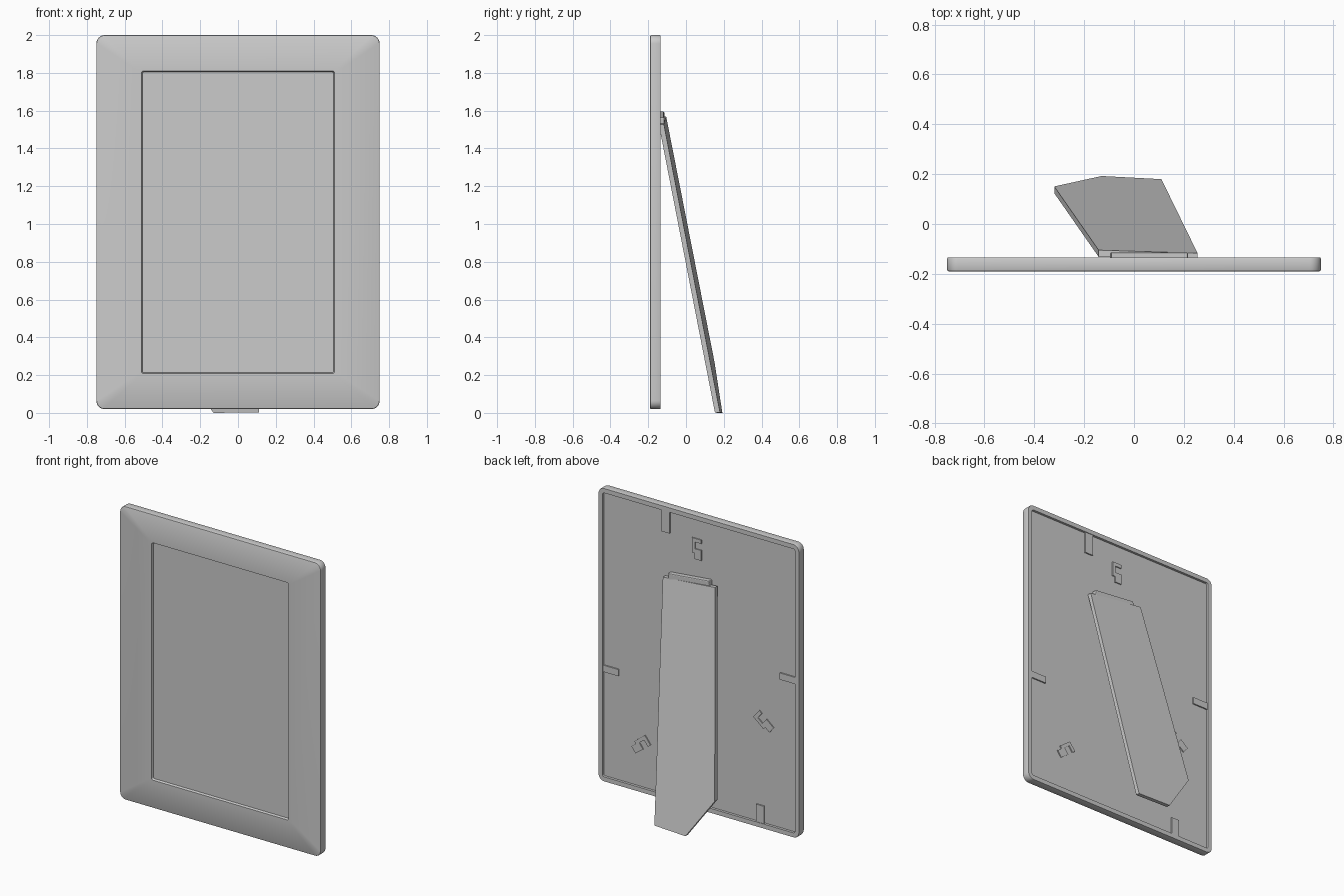
import bpy, bmesh, math
from mathutils import Matrix, Vector

if "Cube" in bpy.data.objects:
    bpy.data.objects.remove(bpy.data.objects["Cube"])


def finish(name, bm, smooth=True):
    bmesh.ops.recalc_face_normals(bm, faces=bm.faces)
    me = bpy.data.meshes.new(name)
    bm.to_mesh(me)
    bm.free()
    ob = bpy.data.objects.new(name, me)
    bpy.context.collection.objects.link(ob)
    if smooth:
        bpy.ops.object.select_all(action='DESELECT')
        ob.select_set(True)
        bpy.context.view_layer.objects.active = ob
        bpy.ops.object.shade_smooth_by_angle(angle=math.radians(35))
    return ob


def rounded_rect(hw, z0, z1, r, y, seg=8):
    pts = []
    corners = [(hw - r, z1 - r, 0), (-hw + r, z1 - r, 90),
               (-hw + r, z0 + r, 180), (hw - r, z0 + r, 270)]
    for cx, cz, a0 in corners:
        for i in range(seg + 1):
            a = math.radians(a0 + 90 * i / seg)
            pts.append((cx + r * math.cos(a), y, cz + r * math.sin(a)))
    return pts


def loft(name, sections, ring=False):
    """Skin rounded rectangles; ring joins last to first, else caps the ends."""
    bm = bmesh.new()
    loops = [[bm.verts.new(p) for p in rounded_rect(*s)] for s in sections]
    pairs = list(zip(loops, loops[1:])) + ([(loops[-1], loops[0])] if ring else [])
    for a, b in pairs:
        n = len(a)
        for i in range(n):
            bm.faces.new((a[i], a[(i + 1) % n], b[(i + 1) % n], b[i]))
    if not ring:
        bm.faces.new(loops[0])
        bm.faces.new(loops[-1])
    return finish(name, bm)


def plate(name, outline, y0, y1, loc=(0, 0), angle=0):
    """Extrude an x-z outline from y0 to y1, turned by angle about loc."""
    bm = bmesh.new()
    c, s = math.cos(angle), math.sin(angle)
    pts = [(loc[0] + x * c - z * s, loc[1] + x * s + z * c) for x, z in outline]
    a = [bm.verts.new((x, y0, z)) for x, z in pts]
    b = [bm.verts.new((x, y1, z)) for x, z in pts]
    bm.faces.new(a)
    bm.faces.new(b)
    for i in range(len(a)):
        j = (i + 1) % len(a)
        bm.faces.new((a[i], a[j], b[j], b[i]))
    return finish(name, bm, False)


def rect(w, h):
    return [(-w / 2, -h / 2), (w / 2, -h / 2), (w / 2, h / 2), (-w / 2, h / 2)]


# Frame border with window, softened outer edge and raised back lip
loft("frame_border", [
    (0.506, 0.214, 1.804, 0.008, -0.172),
    (0.512, 0.208, 1.810, 0.012, -0.190),
    (0.744, 0.026, 1.994, 0.040, -0.190),
    (0.748, 0.022, 1.998, 0.043, -0.188),
    (0.750, 0.020, 2.000, 0.045, -0.184),
    (0.750, 0.020, 2.000, 0.045, -0.140),
    (0.748, 0.022, 1.998, 0.043, -0.135),
    (0.718, 0.052, 1.968, 0.012, -0.135),
    (0.718, 0.052, 1.968, 0.012, -0.172)], ring=True)

# Picture and backing board
loft("picture_panel", [(0.506, 0.214, 1.804, 0.008, y) for y in (-0.176, -0.172)])
loft("backing_board", [(0.715, 0.055, 1.965, 0.010, y) for y in (-0.1718, -0.147)])

# Retaining clips around the back rim
clips = [(0.25, 1.895, 0.06, 0.145), (-0.455, 0.10, 0.06, 0.14),
         (0.66, 0.78, 0.115, 0.045), (-0.66, 1.08, 0.115, 0.045)]
for i, (x, z, w, h) in enumerate(clips):
    plate(f"retaining_clip_{i + 1}", rect(w, h), -0.148, -0.138, (x, z))

# Notched hangers on the back
hanger = [(-0.035, -0.07), (0.015, -0.07), (0.015, -0.03), (0.035, -0.03),
          (0.035, 0.07), (-0.035, 0.07), (-0.035, 0.045), (0.012, 0.045),
          (0.012, 0.0), (-0.035, 0.0)]
for i, (x, z, deg) in enumerate([(0.02, 1.77, 0), (0.44, 0.34, 53), (-0.48, 0.735, -50)]):
    plate(f"hanger_{i + 1}", hanger, -0.148, -0.140, (x, z), math.radians(deg))

# Leaning support leg with one clipped corner
leg = plate("support_leg", [(-0.142, 1.568), (0.255, 1.528), (0.11, 0.003),
                            (-0.13, 0.0), (-0.32, 0.27)], -0.027, 0.0)
for v in leg.data.vertices:
    v.co.y += 0.186 - 0.05 * v.co.x - 0.19 * v.co.z

# Hinge strip at the top of the leg
hinge = plate("leg_hinge", rect(0.31, 0.05), -0.148, -0.114, (0.06, 1.555), -0.1)
bev = hinge.modifiers.new("soft_edge", 'BEVEL')
bev.width = 0.006
bev.segments = 2
